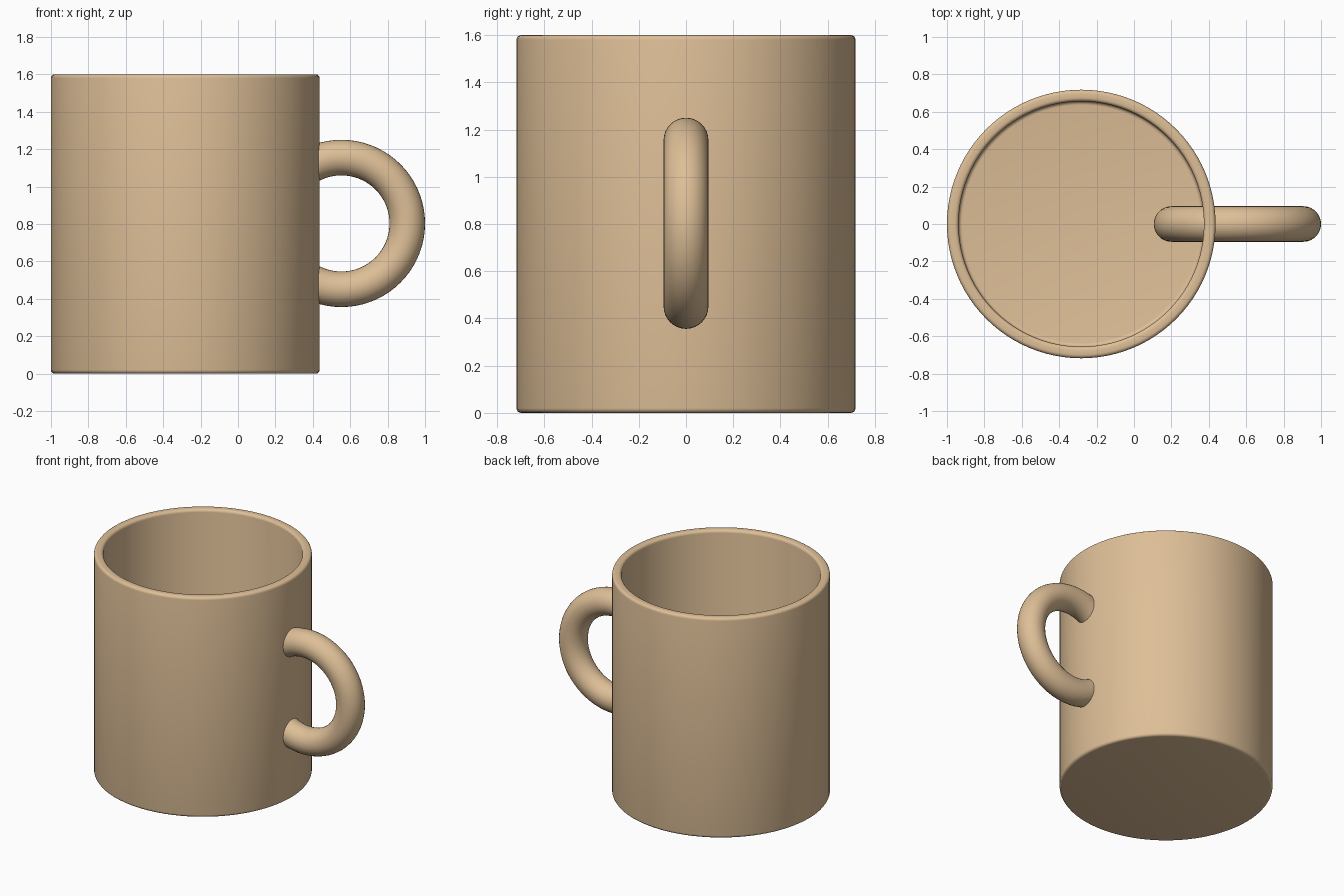
import bpy, bmesh, math

if "Cube" in bpy.data.objects:
    bpy.data.objects.remove(bpy.data.objects["Cube"])

CX, R, RI, H, FLOOR, B = -0.282, 0.718, 0.656, 1.6, 0.062, 0.02

clay = bpy.data.materials.new("tan_glaze")
clay.diffuse_color = (0.73, 0.52, 0.31, 1)
clay.use_nodes = True
clay.node_tree.nodes["Principled BSDF"].inputs["Base Color"].default_value = clay.diffuse_color


def arc(r, z, start, end, n=4):
    """Quarter-round points of radius B around (r, z), angles in degrees."""
    return [(r + B * math.cos(math.radians(start + (end - start) * i / n)),
             z + B * math.sin(math.radians(start + (end - start) * i / n)))
            for i in range(n + 1)]


def finish(obj, name):
    obj.name = name
    obj.data.materials.append(clay)
    bpy.ops.object.select_all(action='DESELECT')
    obj.select_set(True)
    bpy.context.view_layer.objects.active = obj
    bpy.ops.object.shade_smooth_by_angle(angle=math.radians(40))


# Cup: closed wall profile with rounded edges, spun around the axis
profile = [(0, 0)]
profile += arc(R - B, B, -90, 0)             # outer bottom edge
profile += arc(R - B, H - B, 0, 90)          # outer rim
profile += arc(RI + B, H - B, 90, 180)       # inner rim
profile += arc(RI - B, FLOOR + B, 0, -90)    # inner floor corner
profile += [(0, FLOOR)]

bm = bmesh.new()
verts = [bm.verts.new((r, 0, z)) for r, z in profile]
edges = [bm.edges.new(pair) for pair in zip(verts, verts[1:])]
bmesh.ops.spin(bm, geom=verts + edges, cent=(0, 0, 0), axis=(0, 0, 1),
               angle=math.tau, steps=96, use_duplicate=False)
bmesh.ops.remove_doubles(bm, verts=bm.verts, dist=1e-4)
bmesh.ops.recalc_face_normals(bm, faces=bm.faces)
mesh = bpy.data.meshes.new("cup")
bm.to_mesh(mesh)
bm.free()
cup = bpy.data.objects.new("cup", mesh)
cup.location.x = CX
bpy.context.collection.objects.link(cup)
finish(cup, "cup")

# Handle: full ring passing through the cup wall
bpy.ops.mesh.primitive_torus_add(location=(0.553, 0, 0.803),
                                 rotation=(math.pi / 2, 0, 0),
                                 major_radius=0.352, minor_radius=0.095,
                                 major_segments=72, minor_segments=32)
finish(bpy.context.object, "handle")
